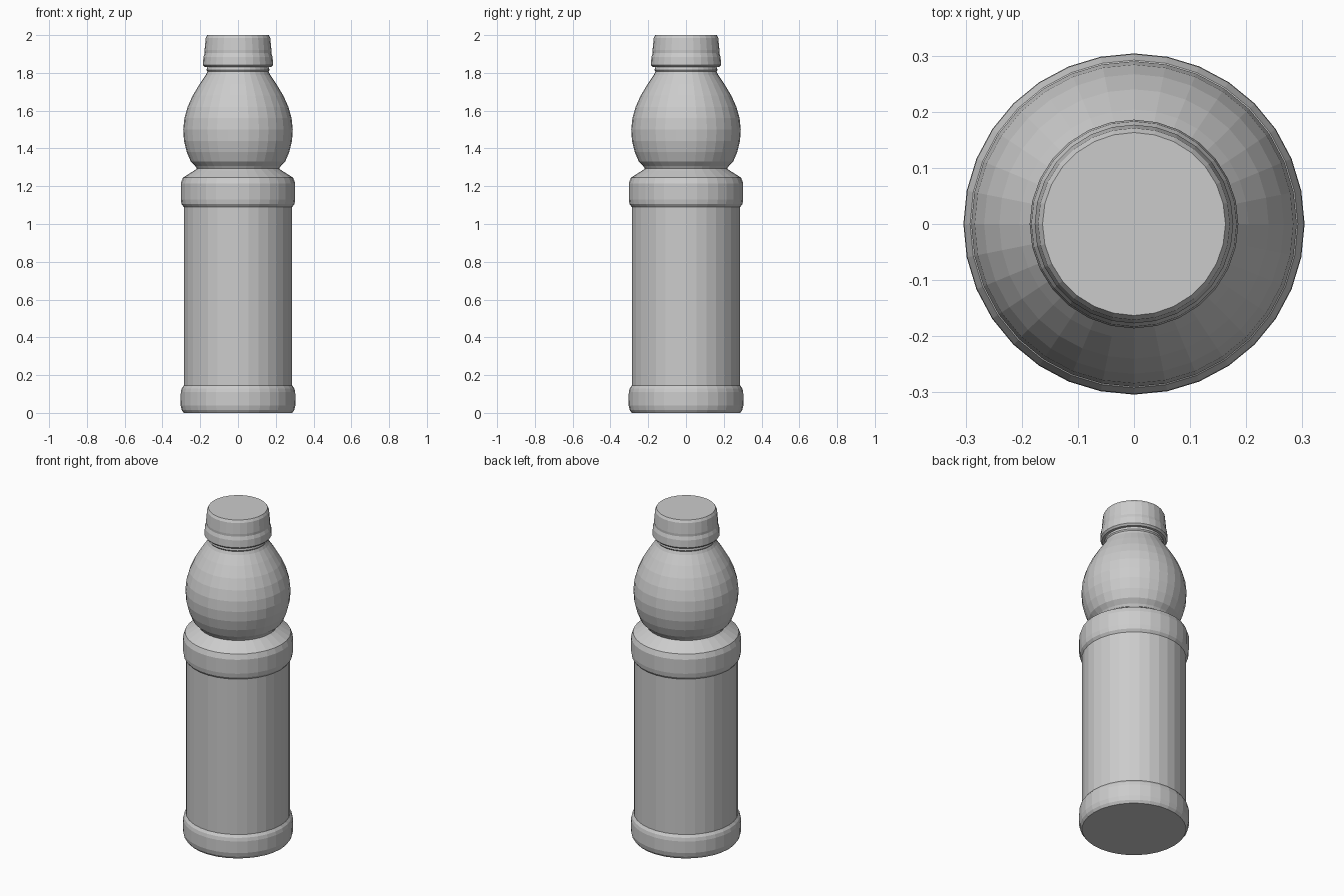
import bpy, bmesh
from math import cos, sin, tau


def lathe(name, profile, sides):
    """Revolve (radius, height) points round z, closing both ends flat."""
    bm = bmesh.new()
    rings = [[bm.verts.new((r * cos(tau * i / sides), r * sin(tau * i / sides), z))
              for i in range(sides)] for r, z in profile]
    for low, high in zip(rings, rings[1:]):
        for i in range(sides):
            j = (i + 1) % sides
            bm.faces.new((low[i], low[j], high[j], high[i]))
    bm.faces.new(rings[0][::-1])
    bm.faces.new(rings[-1])
    mesh = bpy.data.meshes.new(name)
    bm.to_mesh(mesh)
    bm.free()
    obj = bpy.data.objects.new(name, mesh)
    bpy.context.collection.objects.link(obj)
    return obj


# Bottle: foot band, straight label wall, shoulder band, waist groove, bulb, neck
lathe("bottle_body", [
    (0.287, 0.0), (0.298, 0.015), (0.304, 0.04), (0.303, 0.11), (0.298, 0.13), (0.287, 0.145),
    (0.287, 1.09), (0.299, 1.105), (0.303, 1.13), (0.303, 1.215), (0.292, 1.245),
    (0.232, 1.283), (0.218, 1.293),
    (0.226, 1.306), (0.250, 1.33), (0.271, 1.38), (0.286, 1.44), (0.290, 1.50),
    (0.284, 1.56), (0.267, 1.62), (0.240, 1.68), (0.204, 1.74), (0.170, 1.79),
    (0.162, 1.808), (0.167, 1.815), (0.164, 1.828), (0.155, 1.84),
], 32)

# Screw cap with a flared tamper ring
lathe("screw_cap", [
    (0.176, 1.832), (0.186, 1.842), (0.183, 1.885), (0.176, 1.905),
    (0.177, 1.92), (0.171, 1.985), (0.163, 2.0),
], 28)
